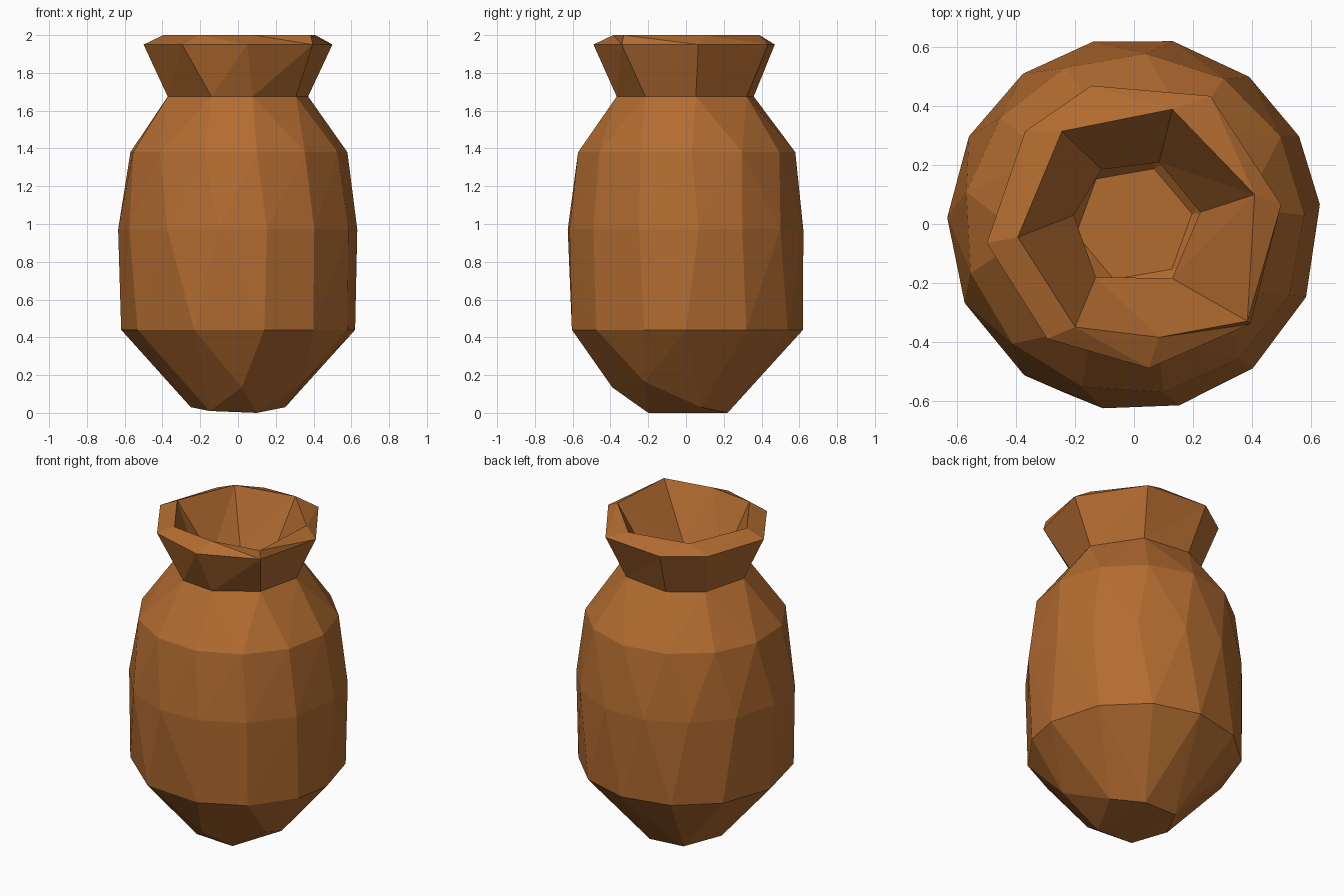
import bpy, bmesh
from math import sin, cos, radians, atan2, pi

if "Cube" in bpy.data.objects:
    bpy.data.objects.remove(bpy.data.objects["Cube"])

bm = bmesh.new()


def ring(r, z, angles):
    return [bm.verts.new((r * cos(radians(a)), r * sin(radians(a)), z)) for a in angles]


def points(z, pts):
    return [bm.verts.new((x, y, z)) for x, y in pts]


def regular(n, phase):
    return [phase + 360 * i / n for i in range(n)]


def open_hull(verts, top):
    """Convex shell through all rings, left open across the top ring."""
    bmesh.ops.convex_hull(bm, input=verts)
    opening = set(top)
    lid = [f for f in bm.faces if all(v in opening for v in f.verts)]
    bmesh.ops.delete(bm, geom=lid, context='FACES')


def zip_rings(a, b):
    """Triangle band between two rings with different side counts."""
    def ang(v):
        return atan2(v.co.y, v.co.x) % (2 * pi)
    a, b = sorted(a, key=ang), sorted(b, key=ang)
    k = min(range(len(b)), key=lambda i: (b[i].co.xy - a[0].co.xy).length)
    b = b[k:] + b[:k]
    i = j = 0
    while i < len(a) or j < len(b):
        va, vb = a[i % len(a)], b[j % len(b)]
        na, nb = a[(i + 1) % len(a)], b[(j + 1) % len(b)]
        step_a = j >= len(b) or (i < len(a) and
                                 (na.co - vb.co).length <= (nb.co - va.co).length)
        bm.faces.new((va, na, vb) if step_a else (va, nb, vb))
        i, j = (i + 1, j) if step_a else (i, j + 1)


# Outer body: chipped foot, belly rings and shoulder
foot = [(.25, .08, .03), (.1, .22, 0), (-.13, .21, .01), (-.25, 0, .03),
        (-.15, -.2, .01), (.1, -.2, 0), (.02, -.39, .135), (.35, -.22, .165)]
body = [bm.verts.new(p) for p in foot]
body += ring(.62, .44, [-149, -112, -77, -50, -21, 0, 31, 60, 88, 117, 145, 176])
belly = [78, 52, 28, 6, -23, -50.5, -76, -99.6, -126, -155, 178, 152, 126.5, 102.6]
body += ring(.635, .97, belly)
body += ring(.58, 1.38, regular(13, 3))
neck = ring(.375, 1.675, [8, 59, 107, 142, 187, -112, -78, -35])
open_hull(body + neck, neck)

# Flared mouth: outer lip, inner lip and throat
lip = points(1.95, [(.5, .065), (.26, .435), (-.145, .47), (-.37, .315),
                    (-.5, -.065), (-.295, -.39), (.05, -.49), (.395, -.34)])
inner_lip = points(2.0, [(.41, .1), (.13, .39), (-.245, .315), (-.395, -.045),
                         (-.2, -.35), (.085, -.385), (.385, -.33)])
throat = points(1.66, [(.225, .04), (.085, .21), (-.11, .185), (-.205, .03),
                       (-.13, -.18), (.13, -.185)])
zip_rings(neck, lip)
zip_rings(lip, inner_lip)
zip_rings(inner_lip, throat)

# Hollow inside
cavity = ring(.45, 1.36, regular(10, 5)) + ring(.52, .97, regular(10, 20))
cavity += ring(.5, .47, regular(10, 5)) + ring(.2, .13, regular(6, 10))
open_hull(cavity + throat, throat)

bmesh.ops.recalc_face_normals(bm, faces=bm.faces)
mesh = bpy.data.meshes.new("clay_vase")
bm.to_mesh(mesh)
bm.free()
vase = bpy.data.objects.new("clay_vase", mesh)
bpy.context.collection.objects.link(vase)

# Clay colour
clay = bpy.data.materials.new("clay")
clay.diffuse_color = (.45, .15, .03, 1)
clay.use_nodes = True
clay.node_tree.nodes["Principled BSDF"].inputs["Base Color"].default_value = clay.diffuse_color
mesh.materials.append(clay)
